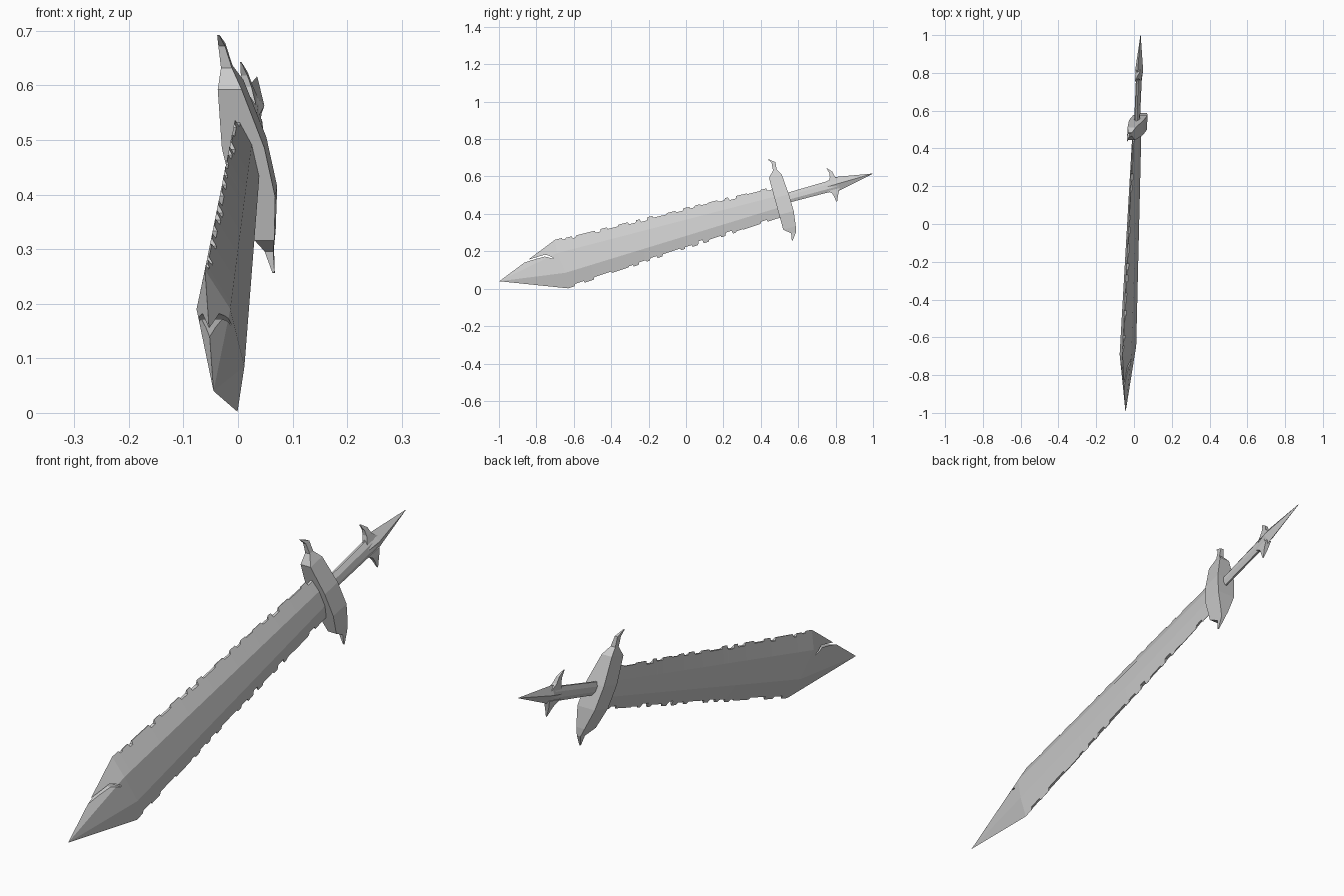
import bpy, bmesh, random

if "Cube" in bpy.data.objects:
    bpy.data.objects.remove(bpy.data.objects["Cube"])

random.seed(4)
SQUARE = [(0, 1), (1, 1), (1, -1), (0, -1)]
HEX = [(0, .3), (.3, 1), (.7, 1), (1, .3), (1, -.3), (.7, -1), (.3, -1), (0, -.3)]
DIAMOND = [(0, 0), (.5, 1), (1, 0), (.5, -1)]


def place(y, z, n):
    """Side-view point plus thickness offset -> tilted sword plane."""
    return (0.0614 + 0.0983 * y - 0.203 * z + n, y, z)


def lerp(a, b, t):
    return tuple(p + (q - p) * t for p, q in zip(a, b))


def loft(name, rings):
    """Skin closed rings of (y, z, n) points, capped at both ends."""
    bm = bmesh.new()
    vs = [[bm.verts.new(place(*p)) for p in ring] for ring in rings]
    for a, b in zip(vs, vs[1:]):
        for i in range(len(a)):
            j = (i + 1) % len(a)
            bm.faces.new((a[i], a[j], b[j], b[i]))
    bm.faces.new(vs[0])
    bm.faces.new(vs[-1])
    bmesh.ops.remove_doubles(bm, verts=bm.verts, dist=0.0002)
    bmesh.ops.recalc_face_normals(bm, faces=bm.faces)
    me = bpy.data.meshes.new(name)
    bm.to_mesh(me)
    bm.free()
    ob = bpy.data.objects.new(name, me)
    bpy.context.collection.objects.link(ob)
    return ob


def bar(name, rows, shape=SQUARE):
    """Rows are (y1, z1, y2, z2, half thickness); shape is the section."""
    rings = []
    for y1, z1, y2, z2, n in rows:
        rings.append([(*lerp((y1, z1), (y2, z2), t), n * k) for t, k in shape])
    return loft(name, rings)


# Blade: bevelled section (edge, ridge, ridge, edge) with chipped edges
SHOULDER = [(-.70, .262), (-.69, .19), (-.645, .085), (-.63, .002)]
HILT = [(.475, .55), (.485, .495), (.50, .435), (.51, .38)]


def blade_ring(u, chip_top, chip_bottom):
    top, r1, r2, bot = [lerp(a, b, u) for a, b in zip(SHOULDER, HILT)]
    n = 0.031 - 0.014 * u
    side = [(*lerp(top, r1, chip_top), n * chip_top), (*r1, n), (*r2, n),
            (*lerp(bot, r2, chip_bottom), n * chip_bottom)]
    return side + [(y, z, -k) for y, z, k in reversed(side)]


rings = [[(-.998, .04, 0)] * 8, blade_ring(0, 0, 0)]
u, ct, cb = 0.03, 0, 0
while u < 1.0:
    rings.append(blade_ring(u, ct, cb))
    if random.random() < .65:
        ct = random.uniform(.1, .3) if ct < .08 else random.uniform(0, .06)
    if random.random() < .65:
        cb = random.uniform(.1, .3) if cb < .08 else random.uniform(0, .06)
    rings.append(blade_ring(u + .004, ct, cb))
    u += random.uniform(.014, .034)
rings.append(blade_ring(1.03, 0, 0))
blade = loft("blade", rings)

# Crack slit near the point
cutter = bar("crack_cutter", [
    (-.875, .146, -.875, .136, .1), (-.81, .165, -.81, .157, .1),
    (-.755, .182, -.755, .172, .1), (-.735, .178, -.737, .168, .1),
    (-.708, .164, -.71, .160, .1)])
mod = blade.modifiers.new("crack", 'BOOLEAN')
mod.operation = 'DIFFERENCE'
mod.object = cutter
bpy.context.view_layer.objects.active = blade
bpy.ops.object.modifier_apply(modifier=mod.name)
bpy.data.objects.remove(cutter)

# Cross guard with curled ends
bar("guard", [
    (.437, .692, .442, .692, .002), (.458, .672, .478, .677, .006),
    (.465, .632, .485, .637, .010), (.444, .592, .512, .610, .022),
    (.473, .485, .550, .505, .039), (.498, .395, .576, .415, .038),
    (.520, .316, .587, .335, .018), (.562, .296, .588, .302, .008),
    (.566, .257, .570, .256, .002)])

# Grip
bar("grip", [(.535, .511, .55, .460, .013), (.80, .588, .81, .528, .013)], HEX)

# Pommel spike
bar("pommel_spike", [
    (.75, .574, .762, .515, .013), (.805, .598, .825, .527, .021),
    (.998, .616, .998, .614, .001)], DIAMOND)

# Pommel horns
bar("upper_horn", [
    (.752, .642, .756, .643, .001), (.766, .618, .784, .624, .006),
    (.769, .597, .795, .600, .009), (.762, .565, .822, .580, .011)])
bar("lower_horn", [
    (.803, .466, .808, .465, .001), (.792, .492, .812, .492, .006),
    (.782, .509, .815, .508, .009), (.757, .522, .822, .538, .011)])
